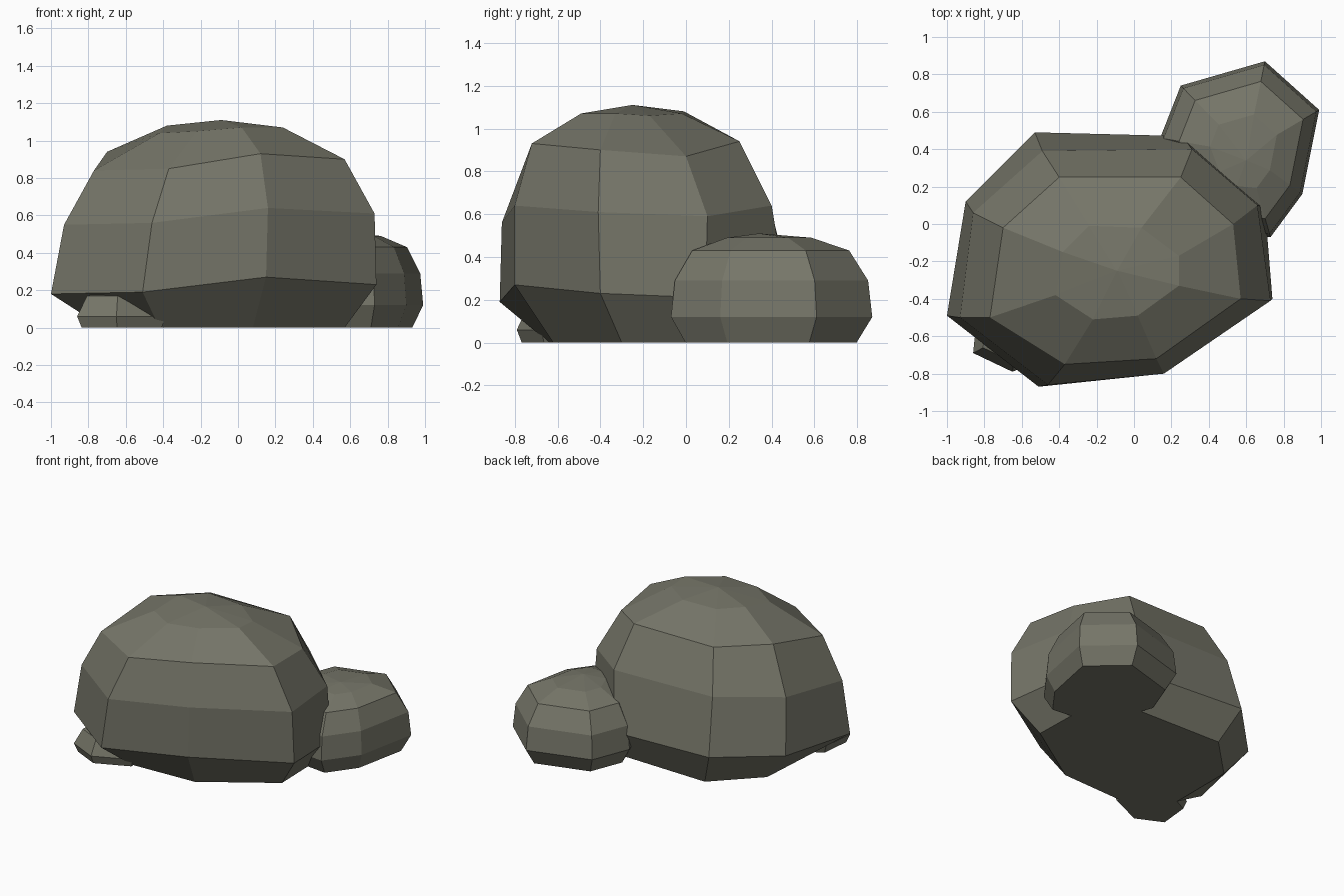
import bpy
import bmesh
from math import cos, sin, radians
from mathutils import Vector

old = bpy.data.objects.get("Cube")
if old:
    bpy.data.objects.remove(old, do_unlink=True)

stone = bpy.data.materials.new("olive grey stone")
stone.use_nodes = True
colour = (0.18, 0.18, 0.14, 1)
stone.diffuse_color = colour
stone.node_tree.nodes["Principled BSDF"].inputs["Base Color"].default_value = colour


def boulder(name, rings, apex):
    """Loft faceted rings of equal length from the ground up to an apex."""
    bm = bmesh.new()
    loops = [[bm.verts.new(p) for p in ring] for ring in rings]
    n = len(loops[0])
    bm.faces.new(loops[0][::-1])
    for low, high in zip(loops, loops[1:]):
        for i in range(n):
            j = (i + 1) % n
            bm.faces.new((low[i], low[j], high[j], high[i]))
    tip = bm.verts.new(apex)
    for i in range(n):
        bm.faces.new((loops[-1][i], loops[-1][(i + 1) % n], tip))
    bmesh.ops.recalc_face_normals(bm, faces=bm.faces)
    mesh = bpy.data.meshes.new(name)
    bm.to_mesh(mesh)
    bm.free()
    mesh.materials.append(stone)
    obj = bpy.data.objects.new(name, mesh)
    bpy.context.collection.objects.link(obj)
    return obj


def scaled_rings(outline, centre, levels):
    """Repeat an outline at each height, scaled about the centre."""
    c = Vector(centre)
    result = []
    for z, s in levels:
        result.append([(*(c + (Vector(p) - c) * s), z) for p in outline])
    return result


# Large boulder: ground, belly, waist, shoulder and crown rings
ground = [(-.72, -.40, 0), (-.42, -.64, 0), (.08, -.62, 0), (.57, -.30, 0),
          (.56, .06, 0), (.25, .36, 0), (-.42, .38, 0), (-.72, .08, 0)]
belly = [(-1, -.49, .18), (-.51, -.87, .19), (.15, -.80, .27), (.74, -.40, .23),
         (.70, .09, .21), (.26, .47, .22), (-.53, .49, .25), (-.90, .12, .22)]
waist = [(-.93, -.50, .55), (-.46, -.86, .56), (.16, -.80, .64), (.73, -.41, .61),
         (.66, .10, .59), (.31, .40, .64), (-.49, .39, .65), (-.86, .06, .62)]
shoulder = [(-.77, -.50, .84), (-.37, -.75, .85), (.12, -.72, .93), (.57, -.40, .90),
            (.53, 0, .87), (.25, .25, .94), (-.40, .25, .94), (-.70, -.02, .94)]
crown = [(-.42, -.38, 1.04), (-.22, -.51, 1.05), (.02, -.49, 1.07), (.24, -.33, 1.07),
         (.24, -.17, 1.06), (.04, -.02, 1.07), (-.24, -.01, 1.08), (-.38, -.15, 1.08)]
boulder("large_boulder", [ground, belly, waist, shoulder, crown], (-.09, -.25, 1.11))

# Medium boulder behind on the left
outline = [(.48, -.04), (.73, -.07), (.90, .16), (.99, .61),
           (.70, .87), (.25, .74), (.14, .46), (.26, .14)]
levels = [(0, .85), (.12, 1), (.29, .96), (.43, .78), (.49, .42)]
boulder("medium_boulder", scaled_rings(outline, (.60, .38), levels), (.60, .34, .51))

# Small stone tucked under the front right corner
outline = [(-.61 + .26 * cos(radians(a)), -.56 + .23 * sin(radians(a)))
           for a in range(30, 390, 60)]
outline[3] = (-.86, -.69)
outline[4] = (-.65, -.79)
levels = [(0, .9), (.06, 1), (.17, .78)]
boulder("small_stone", scaled_rings(outline, (-.62, -.56), levels), (-.62, -.55, .21))
